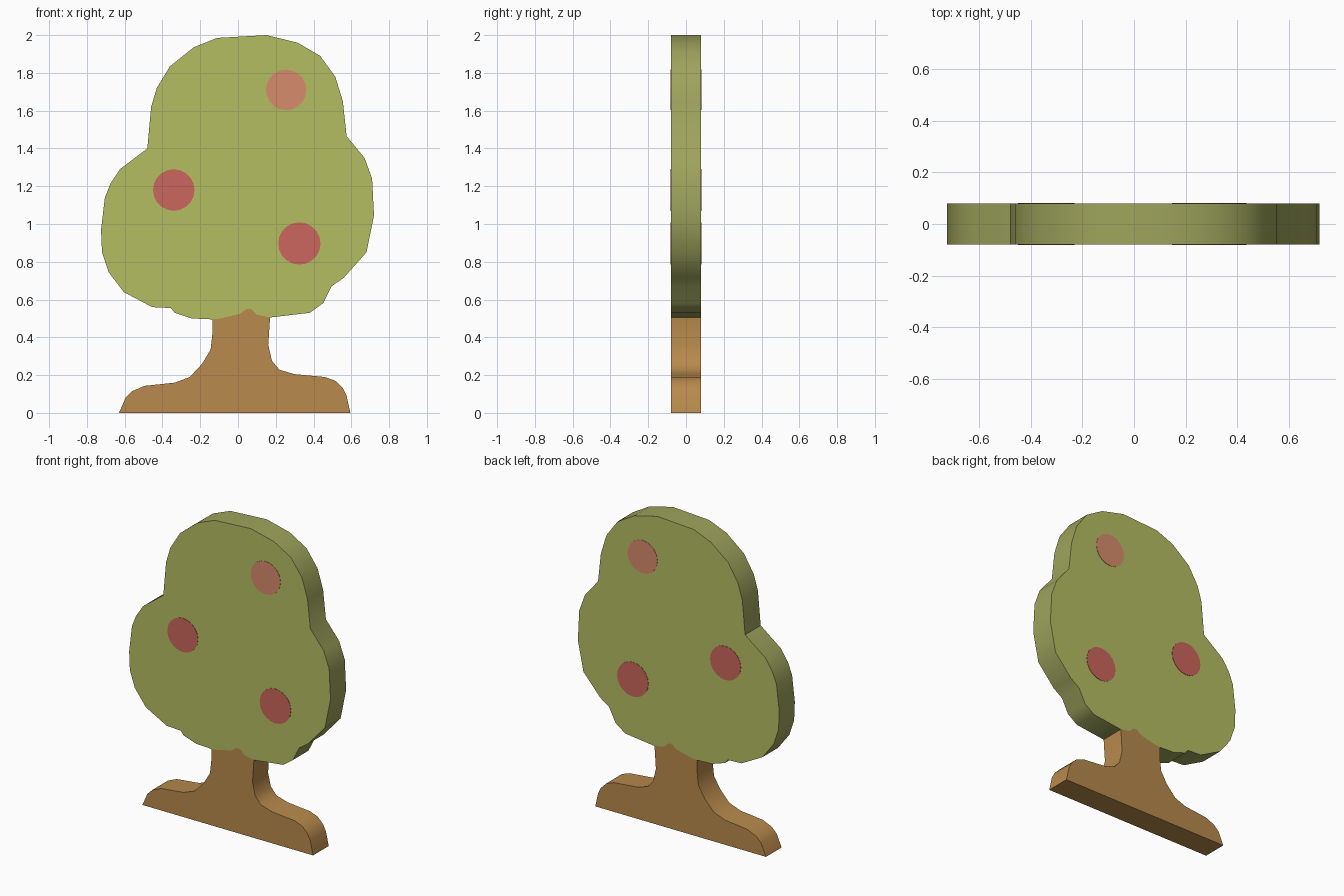
import bpy, bmesh, math

if "Cube" in bpy.data.objects:
    bpy.data.objects.remove(bpy.data.objects["Cube"])

HALF = 0.08  # half thickness of the flat board


def material(name, r, g, b):
    lin = [((c / 255 + 0.055) / 1.055) ** 2.4 for c in (r, g, b)]
    m = bpy.data.materials.new(name)
    m.diffuse_color = (*lin, 1)
    m.use_nodes = True
    m.node_tree.nodes["Principled BSDF"].inputs["Base Color"].default_value = m.diffuse_color
    return m


green = material("leaf_green", 180, 189, 98)
edge_green = material("leaf_edge_green", 158, 164, 92)
brown = material("bark_brown", 184, 138, 76)
red = material("apple_red", 203, 102, 93)
light_red = material("apple_light_red", 215, 139, 107)


def board(name, outline, seam, mats, half=HALF):
    """Extrude a clockwise x-z outline along y; seam edges get no side wall."""
    pts = outline + seam
    n = len(pts)
    bm = bmesh.new()
    front = [bm.verts.new((x, -half, z)) for x, z in pts]
    back = [bm.verts.new((x, half, z)) for x, z in pts]
    bm.faces.new(front[::-1])
    bm.faces.new(back)
    walls = len(outline) - 1 if seam else n
    for i in range(walls):
        j = (i + 1) % n
        f = bm.faces.new((front[i], front[j], back[j], back[i]))
        f.material_index = len(mats) - 1
    mesh = bpy.data.meshes.new(name)
    bm.to_mesh(mesh)
    bm.free()
    for m in mats:
        mesh.materials.append(m)
    ob = bpy.data.objects.new(name, mesh)
    bpy.context.collection.objects.link(ob)
    bpy.ops.object.select_all(action='DESELECT')
    ob.select_set(True)
    bpy.context.view_layer.objects.active = ob
    bpy.ops.object.shade_smooth_by_angle(angle=math.radians(35))
    return ob


# Joint line between crown and trunk, right to left
seam = [(0.10, 0.52), (0.07, 0.55), (0.045, 0.55), (0.01, 0.525), (-0.09, 0.50)]

# Leafy crown
crown = [(-0.135, 0.495), (-0.245, 0.50), (-0.335, 0.53), (-0.355, 0.555), (-0.455, 0.56),
         (-0.605, 0.64), (-0.685, 0.745), (-0.72, 0.85), (-0.725, 0.97), (-0.705, 1.14),
         (-0.675, 1.215), (-0.625, 1.29), (-0.48, 1.40), (-0.46, 1.62), (-0.43, 1.72),
         (-0.36, 1.835), (-0.235, 1.935), (-0.11, 1.985), (0.15, 2.0), (0.315, 1.96),
         (0.435, 1.89), (0.515, 1.78), (0.555, 1.65), (0.575, 1.465), (0.67, 1.35),
         (0.71, 1.24), (0.72, 1.045), (0.68, 0.85), (0.56, 0.715), (0.495, 0.67),
         (0.45, 0.58), (0.38, 0.53), (0.17, 0.505)]
board("crown", crown, seam, [green, edge_green])

# Trunk with spreading roots
trunk = [(0.17, 0.505), (0.16, 0.36), (0.18, 0.275), (0.22, 0.228), (0.30, 0.205),
         (0.46, 0.19), (0.515, 0.17), (0.555, 0.13), (0.575, 0.09), (0.595, 0.0),
         (-0.63, 0.0), (-0.595, 0.08), (-0.56, 0.115), (-0.495, 0.143), (-0.335, 0.16),
         (-0.255, 0.19), (-0.19, 0.26), (-0.145, 0.335), (-0.135, 0.425), (-0.135, 0.495)]
board("trunk", trunk, seam[::-1], [brown])

# Painted apples: thin discs on both faces
apples = [("top_apple", 0.255, 1.71, 0.107, light_red),
          ("left_apple", -0.34, 1.18, 0.110, red),
          ("right_apple", 0.325, 0.897, 0.112, red)]
for name, cx, cz, r, mat in apples:
    ring = [(cx + r * math.cos(-a * math.tau / 20), cz + r * math.sin(-a * math.tau / 20))
            for a in range(20)]
    for side, y in (("front", -HALF), ("back", HALF)):
        disc = board(f"{name}_{side}", ring, [], [mat], half=0.002)
        disc.location.y = y
